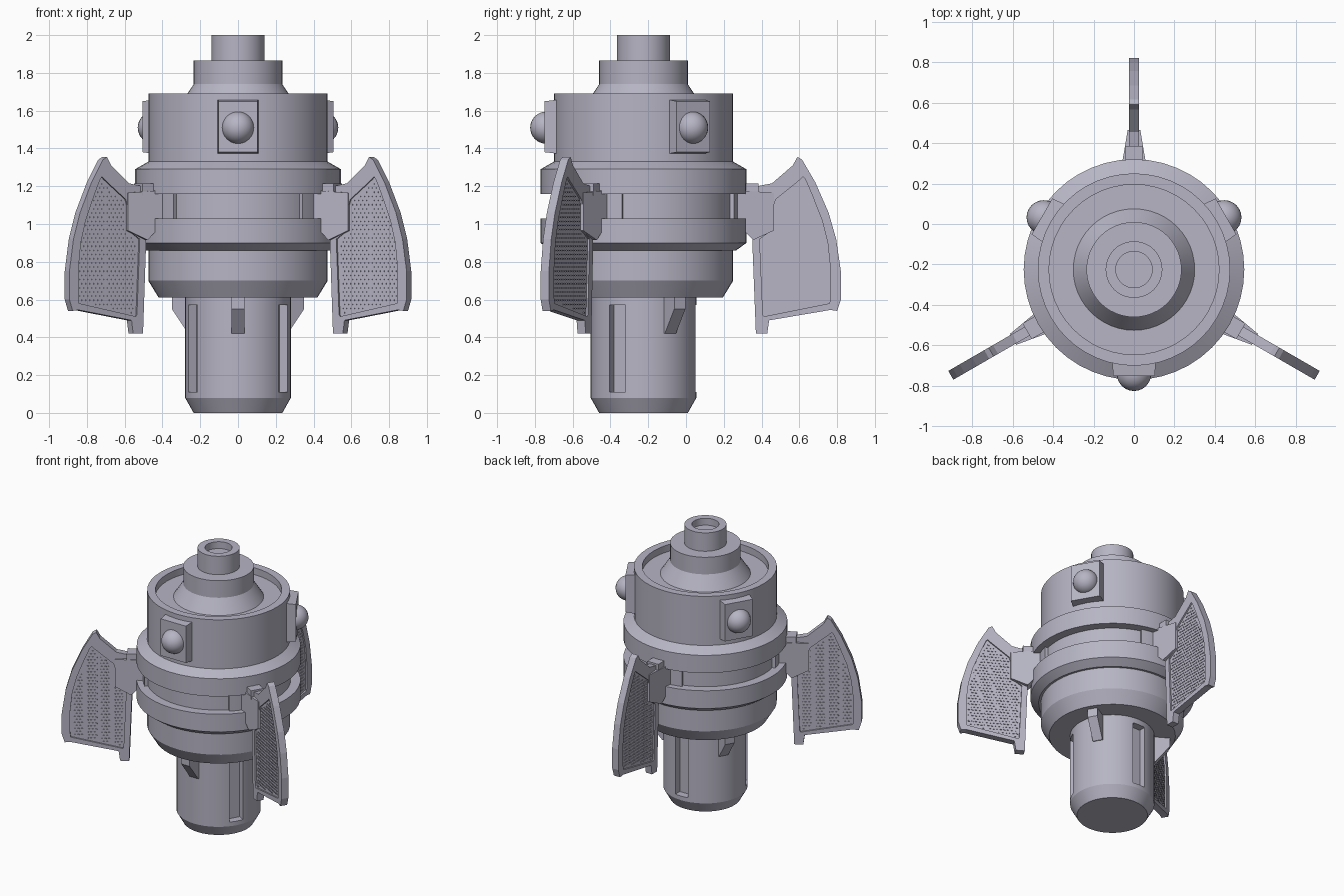
import bpy, bmesh, math
from mathutils import Matrix, Vector

if "Cube" in bpy.data.objects:
    bpy.data.objects.remove(bpy.data.objects["Cube"])

AXIS = Vector((0, -0.225, 0))
FINS = (90, 210, 330)
LAMPS = (270, 30, 150)

metal = bpy.data.materials.new("lavender_grey")
metal.use_nodes = True
colour = (0.47, 0.46, 0.55, 1)
metal.diffuse_color = colour
metal.node_tree.nodes["Principled BSDF"].inputs["Base Color"].default_value = colour


def finish(name, bm, angle=0, smooth=True):
    """Turn a bmesh into an object; local x points outward from the axis."""
    bmesh.ops.recalc_face_normals(bm, faces=bm.faces)
    mesh = bpy.data.meshes.new(name)
    bm.to_mesh(mesh)
    bm.free()
    mesh.materials.append(metal)
    ob = bpy.data.objects.new(name, mesh)
    bpy.context.collection.objects.link(ob)
    ob.matrix_world = Matrix.Translation(AXIS) @ Matrix.Rotation(math.radians(angle), 4, 'Z')
    if smooth:
        bpy.ops.object.select_all(action='DESELECT')
        ob.select_set(True)
        bpy.context.view_layer.objects.active = ob
        bpy.ops.object.shade_smooth_by_angle(angle=math.radians(25))
    return ob


def lathe(name, profile, sides=48):
    bm = bmesh.new()
    rings = [[bm.verts.new((r * math.cos(math.tau * i / sides), r * math.sin(math.tau * i / sides), z))
              for i in range(sides)] for r, z in profile]
    for a, b in zip(rings, rings[1:]):
        for i in range(sides):
            j = (i + 1) % sides
            bm.faces.new((a[i], a[j], b[j], b[i]))
    bm.faces.new(rings[0])
    bm.faces.new(rings[-1])
    return finish(name, bm)


def prism(name, outline, width, angle):
    """Radial outline (r, z) thickened sideways; width(r) is the half thickness."""
    bm = bmesh.new()
    left, right = [[bm.verts.new((r, s * width(r), z)) for r, z in outline] for s in (1, -1)]
    bm.faces.new(left)
    bm.faces.new(right)
    for i in range(len(outline)):
        bm.faces.new((left[i - 1], left[i], right[i], right[i - 1]))
    return finish(name, bm, angle, False)


def box(bm, centre, size):
    bmesh.ops.create_cube(bm, size=1, matrix=Matrix.Translation(centre) @ Matrix.Diagonal((*size, 1)))


def inside(poly, x, z):
    hit = False
    for (ax, az), (bx, bz) in zip(poly, poly[1:] + poly[:1]):
        if (az > z) != (bz > z) and x < ax + (z - az) * (bx - ax) / (bz - az):
            hit = not hit
    return hit


# Turned body parts
stem = lathe("stem", [(.235, 0), (.28, .08), (.28, .63)])
lathe("body", [(.42, .61), (.475, .70), (.475, .86), (.49, .86), (.545, .90), (.545, 1.03),
               (.48, 1.03), (.48, 1.16), (.545, 1.16), (.545, 1.29), (.475, 1.33),
               (.475, 1.69), (.42, 1.69), (.42, 1.64), (.30, 1.64), (.235, 1.74),
               (.235, 1.865), (.14, 1.865), (.14, 2), (.09, 2), (.09, 1.95)])

# Slots cut into the stem below each fin
for angle in FINS:
    bm = bmesh.new()
    box(bm, (.3, 0, .34), (.15, .1, .46))
    cutter = finish("slot_cutter", bm, angle, False)
    cutter.hide_render = True
    bpy.context.view_layer.update()
    mod = stem.modifiers.new("slot", 'BOOLEAN')
    mod.operation, mod.solver, mod.object = 'DIFFERENCE', 'EXACT', cutter
    bpy.context.view_layer.objects.active = stem
    bpy.ops.object.modifier_apply(modifier=mod.name)
    bpy.data.objects.remove(cutter)

# Fin outline and the matching corners of its recessed panel
EDGE = [(.815, 1.355), (.79, 1.31), (.68, 1.215), (.60, 1.2), (.575, .95), (.577, .88),
        (.595, .42), (.655, .42), (.665, .49), (.99, .545), (1.025, .54), (1.045, .6),
        (1.045, .75), (1.02, .92), (.98, 1.06), (.91, 1.22), (.84, 1.34)]
PANEL = [(.845, 1.25), (.83, 1.235), (.70, 1.13), (.69, 1.1), (.685, .97), (.615, .92),
         (.632, .52), (.638, .51), (.66, .515), (.96, .575), (.985, .58), (.99, .62),
         (.99, .76), (.975, .90), (.945, 1.02), (.89, 1.16), (.855, 1.24)]


def fin(angle):
    bm = bmesh.new()
    n = len(EDGE)
    rims = []
    for s in (1, -1):
        rim = [bm.verts.new((r, s * .025, z)) for r, z in EDGE]
        lip = [bm.verts.new((r, s * .025, z)) for r, z in PANEL]
        floor = [bm.verts.new((r, s * .014, z)) for r, z in PANEL]
        for a, b in ((rim, lip), (lip, floor)):
            for i in range(n):
                bm.faces.new((a[i - 1], a[i], b[i], b[i - 1]))
        bm.faces.new(floor)
        rims.append(rim)
    for i in range(n):
        bm.faces.new((rims[0][i - 1], rims[0][i], rims[1][i], rims[1][i - 1]))
    finish("fin", bm, angle, False)

    # Fine grid of studs on both faces of the panel
    bm = bmesh.new()
    for row in range(34):
        for col in range(17):
            r, z = .61 + .024 * (col + .5 * (row % 2)), .53 + .022 * row
            if all(inside(PANEL, r + d, z + e) for d in (-.012, .012) for e in (-.01, .01)):
                box(bm, (r, 0, z), (.011, .038, .006))
    finish("fin_studs", bm, angle, False)


def groove_pad(angle, spread=17, steps=8):
    """Curved pad that fills the groove behind a fin bracket."""
    bm = bmesh.new()
    loops = []
    for i in range(steps + 1):
        a = math.radians(spread * (2 * i / steps - 1))
        loops.append([bm.verts.new((r * math.cos(a), r * math.sin(a), z))
                      for r, z in ((.46, 1.03), (.502, 1.03), (.502, 1.16), (.46, 1.16))])
    for a, b in zip(loops, loops[1:]):
        for i in range(4):
            bm.faces.new((a[i - 1], a[i], b[i], b[i - 1]))
    bm.faces.new(loops[0])
    bm.faces.new(loops[-1])
    finish("groove_pad", bm, angle)


for angle in FINS:
    fin(angle)
    groove_pad(angle)
    prism("fin_bracket", [(.49, 1.18), (.49, 1.01), (.58, .915), (.69, .965), (.69, 1.165)],
          lambda r: .065 - .17 * (r - .49), angle)
    prism("bracket_cap", [(.52, 1.15), (.61, 1.15), (.61, 1.215), (.52, 1.215)], lambda r: .045, angle)

# Lamp plates with domes on the drum, and gussets under the body
for angle in LAMPS:
    bm = bmesh.new()
    box(bm, (.48, 0, 1.515), (.09, .22, .29))
    for v in bm.verts:
        if v.co.x > .5:
            v.co.y *= .93
            v.co.z = 1.515 + (v.co.z - 1.515) * .93
    finish("lamp_plate", bm, angle, False)
    bm = bmesh.new()
    bmesh.ops.create_uvsphere(bm, u_segments=24, v_segments=16, radius=.085,
                              matrix=Matrix.Translation((.515, 0, 1.51)))
    finish("lamp_dome", bm, angle)
    prism("gusset", [(.25, .42), (.285, .42), (.385, .55), (.385, .63), (.25, .63)],
          lambda r: .034, angle)
